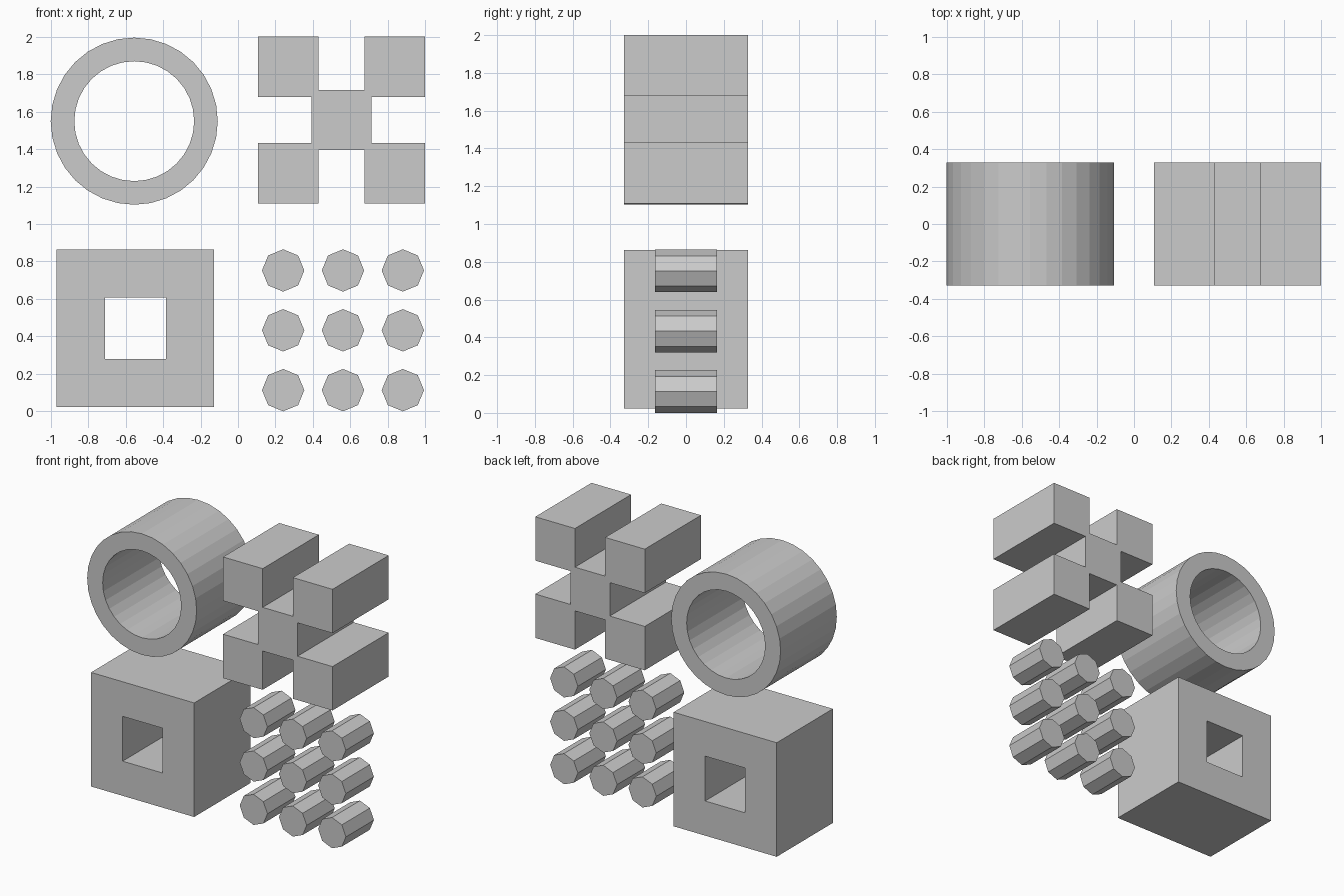
import bpy, bmesh
from math import cos, sin, tau

if "Cube" in bpy.data.objects:
    bpy.data.objects.remove(bpy.data.objects["Cube"])


def ngon(cx, cz, r, n):
    return [(cx + r * cos(tau * i / n), cz + r * sin(tau * i / n)) for i in range(n)]


def rect(cx, cz, hx, hz):
    return [(cx - hx, cz - hz), (cx + hx, cz - hz), (cx + hx, cz + hz), (cx - hx, cz + hz)]


def finish(name, bm):
    bmesh.ops.recalc_face_normals(bm, faces=bm.faces)
    mesh = bpy.data.meshes.new(name)
    bm.to_mesh(mesh)
    bm.free()
    obj = bpy.data.objects.new(name, mesh)
    bpy.context.collection.objects.link(obj)


def prism(name, outline, depth):
    """Solid bar running front to back with the given x-z profile."""
    bm = bmesh.new()
    face = bm.faces.new([bm.verts.new((x, -depth, z)) for x, z in outline])
    ext = bmesh.ops.extrude_face_region(bm, geom=[face], use_keep_orig=True)
    moved = [v for v in ext["geom"] if isinstance(v, bmesh.types.BMVert)]
    bmesh.ops.translate(bm, verts=moved, vec=(0, 2 * depth, 0))
    finish(name, bm)


def tube(name, outer, inner, depth):
    """Hollow bar: four matching loops joined into a closed shell."""
    bm = bmesh.new()
    loops = [[bm.verts.new((x, y, z)) for x, z in pts]
             for pts, y in ((outer, -depth), (outer, depth), (inner, depth), (inner, -depth))]
    n = len(outer)
    for k in range(4):
        a, b = loops[k], loops[(k + 1) % 4]
        for i in range(n):
            j = (i + 1) % n
            bm.faces.new((a[i], a[j], b[j], b[i]))
    finish(name, bm)


DEPTH = 0.327

# Round tube, top left
tube("round_tube", ngon(-0.554, 1.549, 0.446, 32), ngon(-0.554, 1.549, 0.32, 32), DEPTH)

# Square block with a square hole, bottom left
tube("square_tube", rect(-0.548, 0.443, 0.42, 0.42), rect(-0.548, 0.443, 0.163, 0.165), DEPTH)

# Checkered cross, top right: one quarter of the outline turned four times
a, b, c = 0.446, 0.123, 0.161
quarter = [(c, b), (a, b), (a, a), (b, a), (b, c)]
cross = []
for turn in range(4):
    cross += quarter
    quarter = [(-z, x) for x, z in quarter]
prism("checkered_cross", [(0.553 + x, 1.555 + z) for x, z in cross], DEPTH)

# Grid of nine short octagonal rods, bottom right
for row in range(3):
    for col in range(3):
        prism(f"octagonal_rod_{row}_{col}",
              ngon(0.241 + 0.3195 * col, 0.113 + 0.3195 * row, 0.113, 8), 0.163)
